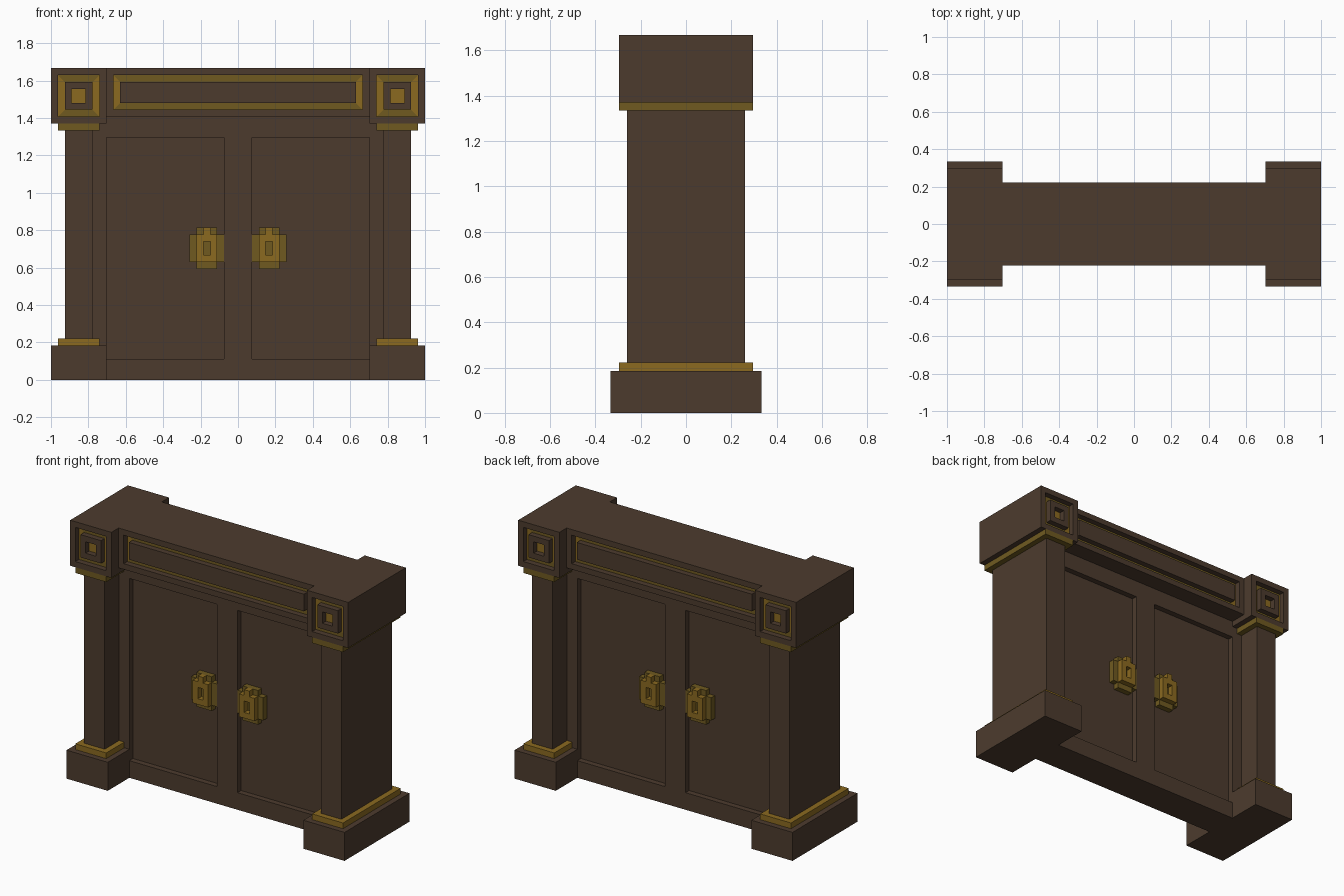
import bpy, bmesh
from mathutils import Vector

if "Cube" in bpy.data.objects:
    bpy.data.objects.remove(bpy.data.objects["Cube"])

U = 1 / 27  # module: the whole cabinet is laid out on this step


def material(name, rgb):
    m = bpy.data.materials.new(name)
    m.diffuse_color = (*rgb, 1)
    m.use_nodes = True
    m.node_tree.nodes["Principled BSDF"].inputs["Base Color"].default_value = m.diffuse_color
    return m


MATS = [material("dark_wood", (0.073, 0.044, 0.027)),
        material("bright_gold", (0.258, 0.144, 0.0145)),
        material("old_gold", (0.160, 0.102, 0.0145))]
WOOD, GOLD, OLD = 0, 1, 2


def add_box(bm, x, y, z, mat=WOOD):
    """Add a box from (min, max) pairs given in modules."""
    verts = bmesh.ops.create_cube(bm, size=1)["verts"]
    for v in verts:
        for i, (a, b) in enumerate((x, y, z)):
            v.co[i] = (a if v.co[i] < 0 else b) * U
    for f in {f for v in verts for f in v.link_faces}:
        f.material_index = mat


def finish(bm, name):
    bmesh.ops.recalc_face_normals(bm, faces=bm.faces)
    me = bpy.data.meshes.new(name)
    bm.to_mesh(me)
    bm.free()
    for m in MATS:
        me.materials.append(m)
    ob = bpy.data.objects.new(name, me)
    bpy.context.collection.objects.link(ob)
    return ob


def box(name, x, y, z, mat=WOOD):
    bm = bmesh.new()
    add_box(bm, x, y, z, mat)
    return finish(bm, name)


def inset(bm, face):
    return bmesh.ops.inset_region(bm, faces=[face], thickness=U,
                                  use_even_offset=True)["faces"]


def push(bm, face, depth):
    """Extrude a face along its normal (negative sinks it)."""
    n = face.normal.copy()
    new = bmesh.ops.extrude_discrete_faces(bm, faces=[face])["faces"][0]
    bmesh.ops.translate(bm, verts=new.verts, vec=n * depth)
    new.normal_update()
    return new


def carved_block(name, x, y, z, centre_hole):
    """Block with a sunk gold border around a raised panel, front and back."""
    bm = bmesh.new()
    add_box(bm, x, y, z)
    bm.normal_update()
    for face in [f for f in bm.faces if abs(f.normal.y) > 0.9]:
        inset(bm, face)
        face = push(bm, face, -U)
        for f in inset(bm, face):
            span = [max(v.co[i] for v in f.verts) - min(v.co[i] for v in f.verts)
                    for i in (0, 2)]
            f.material_index = OLD if span[0] > span[1] else GOLD
        face.material_index = WOOD
        face = push(bm, face, U)
        if centre_hole:
            inset(bm, face)
            face = push(bm, face, -U)
            face.material_index = GOLD
    return finish(bm, name)


def span(s, a, b):
    return (a, b) if s > 0 else (-b, -a)


# Cabinet frame and frieze
for s, side in ((-1, "left"), (1, "right")):
    box(side + "_stile", span(s, 19, 21), (-3, 3), (0, 38))
box("centre_stile", (-2, 2), (-3, 3), (3, 35))
box("bottom_rail", (-19, 19), (-3, 3), (0, 3))
box("top_rail", (-19, 19), (-3, 3), (35, 38))
carved_block("frieze", (-19, 19), (-6, 6), (38, 45), False)

for s, side in ((-1, "left"), (1, "right")):
    # Recessed door panel
    box(side + "_door", span(s, 2, 19), (-2, 2), (3, 35))

    # Pillar with plinth, gold bands and carved capital
    box(side + "_plinth", span(s, 19, 27), (-9, 9), (0, 5))
    box(side + "_lower_band", span(s, 20, 26), (-8, 8), (5, 6), GOLD)
    box(side + "_pillar", span(s, 21, 25), (-7, 7), (6, 36))
    box(side + "_upper_band", span(s, 20, 26), (-8, 8), (36, 37), OLD)
    carved_block(side + "_capital", span(s, 19, 27), (-8, 8), (37, 45), True)

    # Lock plates on both faces
    for t, face in ((-1, "front"), (1, "back")):
        bm = bmesh.new()
        low, high = span(t, 2, 3), span(t, 3, 4)
        add_box(bm, span(s, 2, 7), low, (17, 21), OLD)
        add_box(bm, span(s, 3, 6), low, (16, 17), OLD)
        add_box(bm, span(s, 3, 6), low, (21, 22), OLD)
        add_box(bm, span(s, 4, 5), high, (21, 22), GOLD)
        # raised centre around the keyhole
        for x in ((3, 4), (5, 6)):
            add_box(bm, span(s, *x), high, (17, 21), GOLD)
        for z in ((17, 18), (20, 21)):
            add_box(bm, span(s, 4, 5), high, z, GOLD)
        finish(bm, f"{side}_{face}_lock")
